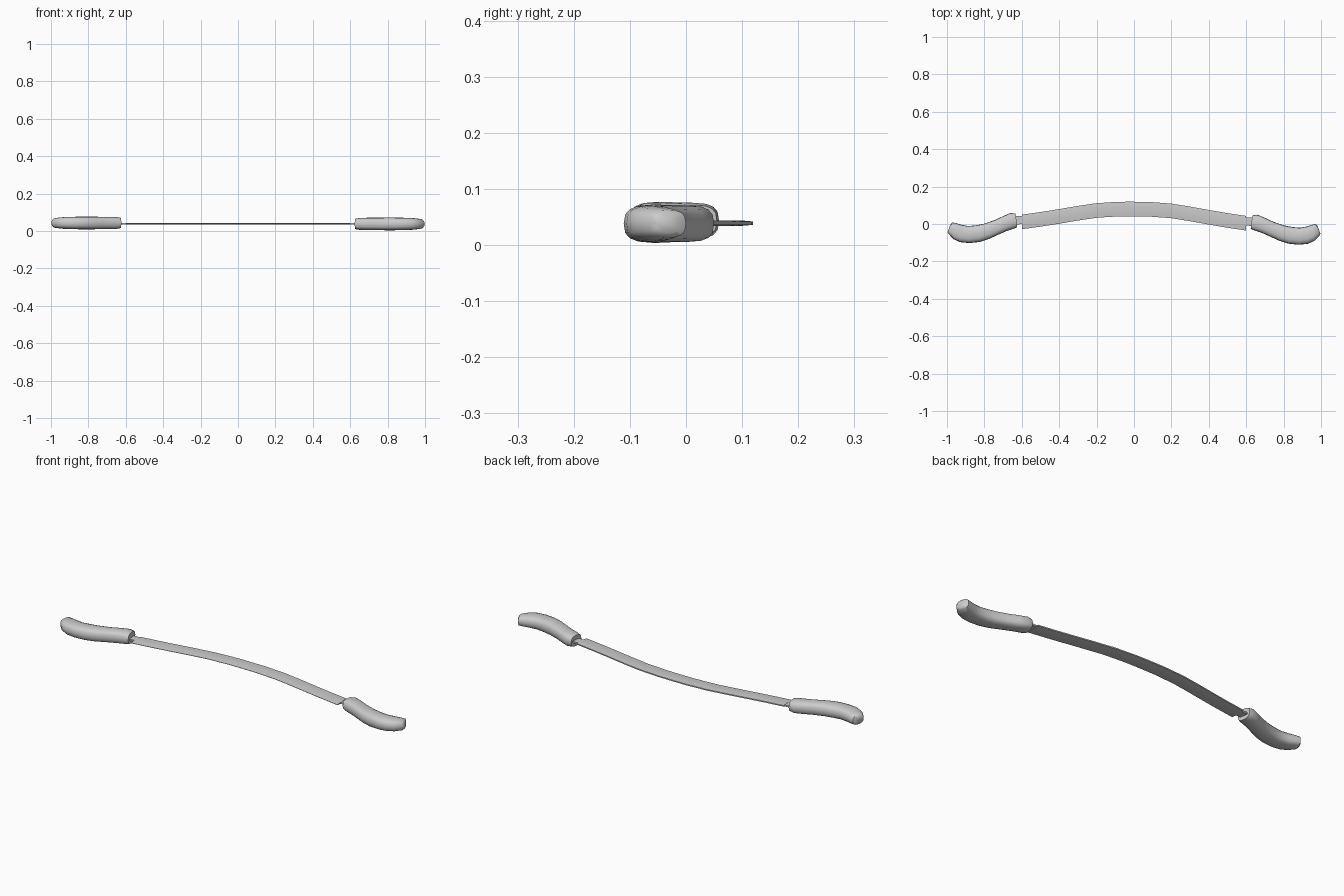
import bpy, bmesh, math

if "Cube" in bpy.data.objects:
    bpy.data.objects.remove(bpy.data.objects["Cube"])

def sgnpow(v, p):
    return math.copysign(abs(v) ** p, v)

def finish(name, bm, angle):
    bmesh.ops.recalc_face_normals(bm, faces=bm.faces)
    me = bpy.data.meshes.new(name)
    bm.to_mesh(me)
    bm.free()
    ob = bpy.data.objects.new(name, me)
    bpy.context.collection.objects.link(ob)
    bpy.ops.object.select_all(action='DESELECT')
    ob.select_set(True)
    bpy.context.view_layer.objects.active = ob
    bpy.ops.object.shade_smooth_by_angle(angle=math.radians(angle))
    return ob

def loft(name, rings, angle=50):
    bm = bmesh.new()
    loops = [[bm.verts.new(p) for p in r] for r in rings]
    n = len(loops[0])
    for a, b in zip(loops, loops[1:]):
        for i in range(n):
            bm.faces.new((a[i], a[(i + 1) % n], b[(i + 1) % n], b[i]))
    bm.faces.new(loops[0])
    bm.faces.new(loops[-1])
    return finish(name, bm, angle)

# Grip stations: (upper x, upper y, lower x, lower y, half thickness)
GRIP = [(.632, .030, .626, -.012, .018), (.633, .046, .624, -.026, .028),
        (.660, .050, .642, -.034, .032), (.700, .033, .680, -.046, .033),
        (.745, .012, .725, -.066, .033), (.800, -.007, .778, -.090, .034),
        (.845, -.016, .825, -.105, .034), (.885, -.020, .880, -.111, .033),
        (.920, -.014, .930, -.106, .032), (.945, -.006, .965, -.090, .029),
        (.972, .000, .990, -.064, .025), (.982, -.012, .997, -.052, .016)]

def grip(name, side, dy, zc):
    rings = []
    for ux, uy, lx, ly, h in GRIP:
        ring = []
        for i in range(16):
            a = math.tau * i / 16
            t = .5 + .5 * sgnpow(math.cos(a), .8)
            ring.append((side * (lx + (ux - lx) * t), ly + (uy - ly) * t + dy,
                         zc + h * sgnpow(math.sin(a), .7)))
        rings.append(ring)
    return loft(name, rings)

grip("right_grip", 1, 0, .038)
grip("left_grip", -1, .009, .043)

# Thin curved blade: half of the bow, (x, centre y), mirrored in x
half = [(.08, .079), (.2, .070), (.3, .054), (.4, .036), (.5, .019), (.6, .004)]
path = [(-x, y + .007 * x / .6) for x, y in reversed(half)] + [(0, .08)] + half
section = [(.039, .003), (.039, -.003), (.02, -.0048), (-.012, -.0045),
           (-.039, -.001), (-.039, .001), (-.012, .0045), (.02, .0048)]
loft("blade", [[(x, y + v, .039 + w) for v, w in section] for x, y in path], 40)

# Narrow tangs joining the blade to the grips
for name, s, dy in (("right_tang", 1, 0), ("left_tang", -1, .008)):
    loft(name, [[(s * x, y + v + dy, .039 + w) for v, w in
                 ((.022, -.004), (.022, .004), (-.022, .004), (-.022, -.004))]
                for x, y in ((.59, .014), (.66, .010))])
